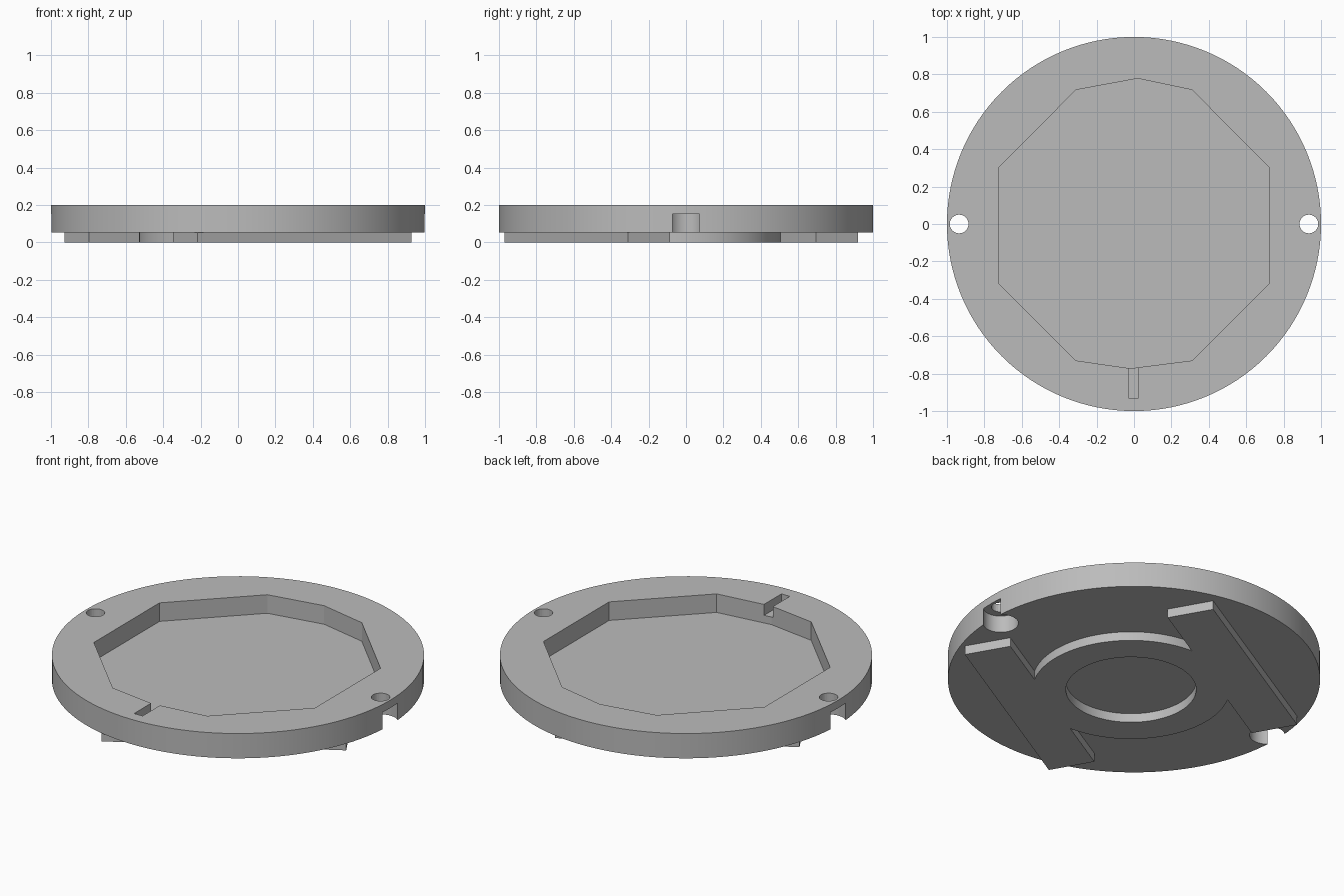
import bpy, bmesh, math
from mathutils import Matrix, Vector

cube = bpy.data.objects.get("Cube")
if cube:
    bpy.data.objects.remove(cube, do_unlink=True)

TOP, UNDER = 0.2, 0.053          # upper and lower faces of the round plate
POCKET_FLOOR, SLOT_FLOOR = 0.09, 0.135
FOOT_CENTRE = Vector((0, -0.025))

grey = bpy.data.materials.new("plain grey")
grey.use_nodes = True
colour = (0.5, 0.5, 0.5, 1)
grey.diffuse_color = colour
grey.node_tree.nodes["Principled BSDF"].inputs["Base Color"].default_value = colour


def prism(name, points, low, high):
    """Solid with the given outline between two heights."""
    bm = bmesh.new()
    face = bm.faces.new([bm.verts.new((x, y, low)) for x, y in points])
    lifted = bmesh.ops.extrude_face_region(bm, geom=[face])["geom"]
    verts = [v for v in lifted if isinstance(v, bmesh.types.BMVert)]
    bmesh.ops.translate(bm, verts=verts, vec=(0, 0, high - low))
    bmesh.ops.recalc_face_normals(bm, faces=bm.faces)
    mesh = bpy.data.meshes.new(name)
    bm.to_mesh(mesh)
    bm.free()
    mesh.materials.append(grey)
    obj = bpy.data.objects.new(name, mesh)
    bpy.context.collection.objects.link(obj)
    return obj


def circle(radius, sides, centre=(0, 0)):
    step = math.tau / sides
    return [(centre[0] + radius * math.cos(i * step),
             centre[1] + radius * math.sin(i * step)) for i in range(sides)]


def box(x0, x1, y0, y1):
    return [(x0, y0), (x1, y0), (x1, y1), (x0, y1)]


def combine(target, other, operation):
    """Apply a boolean and discard the second solid."""
    other.hide_render = True
    bpy.context.view_layer.objects.active = target
    mod = target.modifiers.new(operation.lower(), "BOOLEAN")
    mod.operation, mod.object, mod.solver = operation, other, "EXACT"
    bpy.ops.object.modifier_apply(modifier=mod.name)
    bpy.data.objects.remove(other, do_unlink=True)


# Round plate
plate = prism("round_plate", circle(1, 128), UNDER, TOP)

# Faceted pocket in the top, with a short slot at the front
half = [(0.31, -0.73), (0.725, -0.315), (0.725, 0.3), (0.31, 0.717)]
outline = ([(-0.02, -0.772)] + half + [(0.02, 0.778)]
           + [(-x, y) for x, y in reversed(half)])
combine(plate, prism("pocket_cutter", outline, POCKET_FLOOR, 0.3), "DIFFERENCE")
slot = box(-0.03, 0.025, -0.93, -0.72)
combine(plate, prism("slot_cutter", slot, SLOT_FLOOR, 0.3), "DIFFERENCE")

# Screw holes, widened below and open at the rim
for side in (-1, 1):
    centre = (0.935 * side, 0)
    combine(plate, prism("bore_cutter", circle(0.095, 48, centre), -0.1, 0.153), "DIFFERENCE")
    combine(plate, prism("hole_cutter", circle(0.05, 32, centre), -0.1, 0.3), "DIFFERENCE")

# Raised foot: ring joined to two parallel slanted strips
foot = prism("raised_foot", circle(0.53, 96, FOOT_CENTRE), 0, UNDER + 0.01)
turn = Matrix.Rotation(math.radians(30), 2)
for w0, w1 in ((-0.71, -0.45), (0.45, 0.71)):
    strip = [turn @ Vector(p) + FOOT_CENTRE for p in box(-0.66, 0.66, w0, w1)]
    combine(foot, prism("strip", strip, 0, UNDER + 0.01), "UNION")
combine(foot, prism("ring_cutter", circle(0.35, 96, FOOT_CENTRE), -0.1, 0.2), "DIFFERENCE")
combine(plate, foot, "UNION")

# Smooth round walls, sharp corners
bpy.ops.object.select_all(action="DESELECT")
plate.select_set(True)
bpy.context.view_layer.objects.active = plate
bpy.ops.object.shade_smooth_by_angle(angle=math.radians(10))
